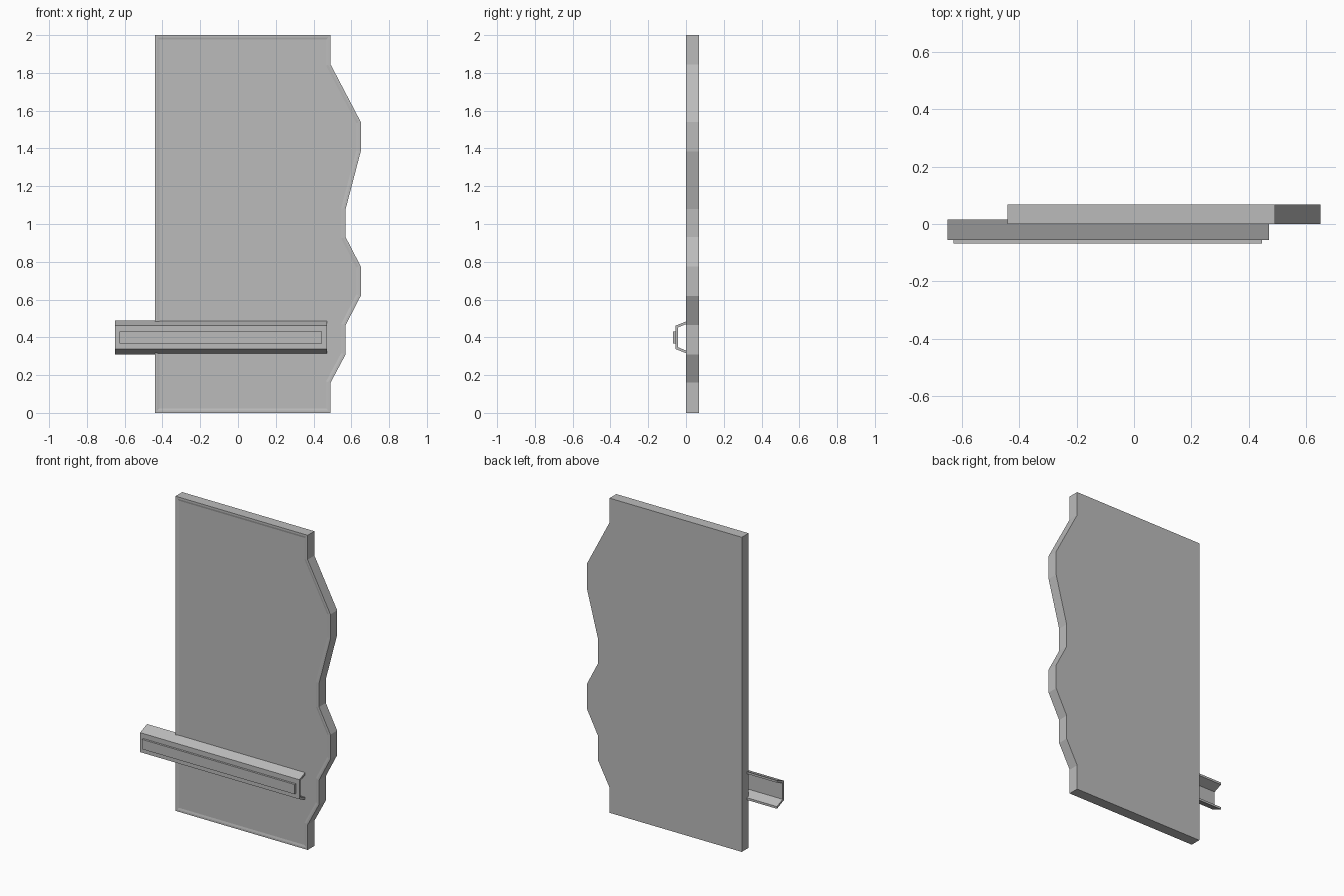
import bpy, bmesh
from mathutils import Vector

cube = bpy.data.objects.get("Cube")
if cube:
    bpy.data.objects.remove(cube)

# One plain grey for everything
grey = bpy.data.materials.new("plain_grey")
grey.use_nodes = True
GREY = (0.5, 0.5, 0.5, 1)
grey.diffuse_color = GREY
grey.node_tree.nodes["Principled BSDF"].inputs["Base Color"].default_value = GREY


def extrude_profile(name, points, direction):
    """Extrude a flat outline of 3D points into a closed solid."""
    bm = bmesh.new()
    face = bm.faces.new([bm.verts.new(p) for p in points])
    ext = bmesh.ops.extrude_face_region(bm, geom=[face], use_keep_orig=True)
    moved = [g for g in ext["geom"] if isinstance(g, bmesh.types.BMVert)]
    bmesh.ops.translate(bm, verts=moved, vec=Vector(direction))
    bmesh.ops.recalc_face_normals(bm, faces=bm.faces)
    return bm, name


def finish(bm, name):
    mesh = bpy.data.meshes.new(name)
    bm.to_mesh(mesh)
    bm.free()
    mesh.materials.append(grey)
    obj = bpy.data.objects.new(name, mesh)
    bpy.context.collection.objects.link(obj)
    return obj


# Panel: straight left edge, wavy right edge, shallow recess in the front
edge = [(0.49, 0), (0.49, 0.16), (0.57, 0.465), (0.65, 0.62), (0.65, 0.775),
        (0.57, 0.93), (0.57, 1.08), (0.65, 1.385), (0.65, 1.54), (0.49, 1.845), (0.49, 2)]
edge.insert(2, (0.57, 0.31))
outline = [(-0.44, 0)] + edge + [(-0.44, 2)]
bm, name = extrude_profile("panel", [(x, 0, z) for x, z in outline], (0, 0.068, 0))
front = [f for f in bm.faces if f.normal.y < -0.9]
bmesh.ops.inset_region(bm, faces=front, thickness=0.012, use_even_offset=True)
bmesh.ops.inset_region(bm, faces=front, thickness=0.012, depth=-0.003, use_even_offset=True)
finish(bm, name)

# Rail: a channel with splayed sides, open towards the back
upper = [(0.015, 0.09), (-0.055, 0.062)]
inner = [(-0.043, 0.052), (0.015, 0.076)]
section = upper + [(y, -z) for y, z in reversed(upper)]
section += [(y, -z) for y, z in reversed(inner)] + inner
RAIL_Z = 0.4
bm, name = extrude_profile("rail", [(-0.65, y, RAIL_Z + z) for y, z in section], (1.12, 0, 0))
finish(bm, name)

# Slim raised strip along the rail face
strip = [(-0.628, 0.368), (0.445, 0.368), (0.445, 0.43), (-0.628, 0.43)]
bm, name = extrude_profile("rail_strip", [(x, -0.068, z) for x, z in strip], (0, 0.014, 0))
finish(bm, name)
